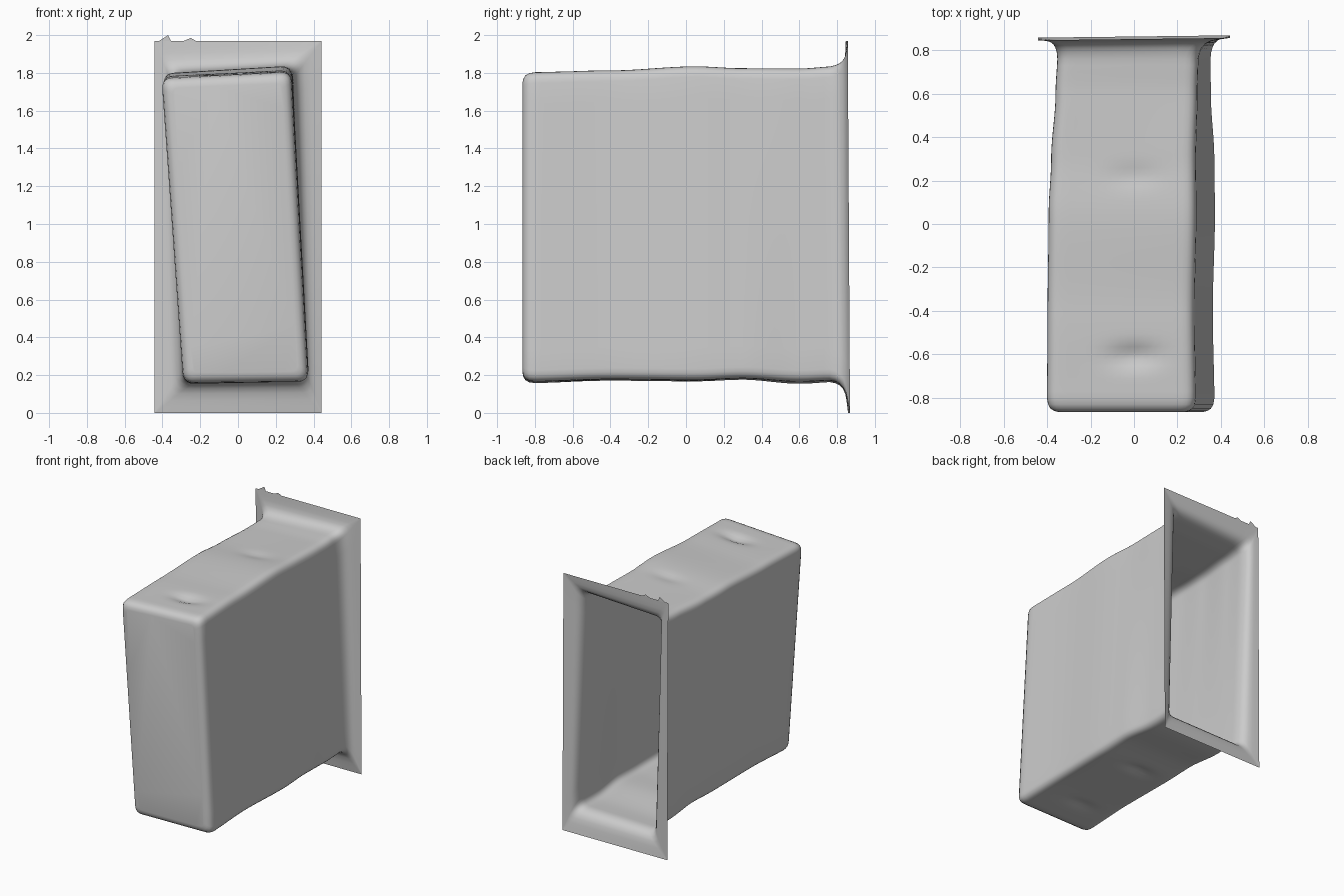
import bpy, bmesh, math
from mathutils import Vector

if "Cube" in bpy.data.objects:
    bpy.data.objects.remove(bpy.data.objects["Cube"])

# Cross-section corners (TL, TR, BR, BL as x, z) at stations along y
STATIONS = [
    (-0.86, [(-.405, 1.772), (.282, 1.806), (.374, .165), (-.290, .156)]),
    (-0.40, [(-.402, 1.782), (.276, 1.816), (.366, .178), (-.286, .170)]),
    (0.05, [(-.397, 1.797), (.284, 1.838), (.376, .174), (-.284, .166)]),
    (0.30, [(-.385, 1.790), (.282, 1.828), (.373, .183), (-.286, .175)]),
    (0.60, [(-.364, 1.795), (.290, 1.826), (.356, .166), (-.290, .153)]),
    (0.80, [(-.354, 1.805), (.295, 1.838), (.354, .173), (-.296, .163)]),
]
FLANGE = [(-.442, 1.97), (.442, 1.97), (.442, 0), (-.442, 0)]
SIDE, ARC = 14, 5


def section(y):
    """Smoothly blended corner set at y."""
    y = max(STATIONS[0][0], min(STATIONS[-1][0], y))
    for (y0, a), (y1, b) in zip(STATIONS, STATIONS[1:]):
        if y <= y1:
            t = (y - y0) / (y1 - y0)
            t = t * t * (3 - 2 * t)
            return [Vector(p).lerp(Vector(q), t) for p, q in zip(a, b)]


def ring(corners, radius, inset=0.0):
    """Rounded quad outline with a fixed point count."""
    pts = []
    c = [Vector(p) for p in corners]
    unit = lambda a, b: (b - a).normalized()
    c = [c[i] + inset * (unit(c[i], c[i - 1]) + unit(c[i], c[(i + 1) % 4])) for i in range(4)]
    for i in range(4):
        p, q = c[i], c[(i + 1) % 4]
        s = p + unit(p, c[i - 1]) * radius
        e = p + unit(p, q) * radius
        for k in range(ARC):
            t = k / ARC
            pts.append((1 - t) ** 2 * s + 2 * t * (1 - t) * p + t * t * e)
        end = q + unit(q, p) * radius
        pts += [e.lerp(end, k / SIDE) for k in range(SIDE)]
    return pts


def dent(x, y, cy, depth):
    return depth * math.exp(-(x / .11) ** 2 - ((y - cy) / .05) ** 2)


bm = bmesh.new()
rings = []


def add_ring(pts, y, dents=False):
    row = []
    for x, z in pts:
        if dents:
            if z > 1.7:    # dimples along the top
                z -= dent(x, y, -.61, .03) + dent(x, y, .22, .012)
            elif z < .25:  # dimples underneath
                z += dent(x, y, -.58, .015) + dent(x, y, .05, .02)
        row.append(bm.verts.new((x, y, z)))
    rings.append(row)


# Rounded front end
for y, inset in [(-.866, .055), (-.861, .034), (-.850, .016), (-.830, .005)]:
    add_ring(ring(section(y), .06 - inset * .5, inset), y)
# Long body
for k in range(54):
    y = -.80 + 1.56 * k / 53
    add_ring(ring(section(y), .06), y, True)
# Flare out to the rectangular back flange
for y, t in [(.79, .04), (.812, .11), (.830, .22), (.842, .38), (.849, .60), (.853, .8), (.857, 1)]:
    a, b = ring(section(.8), .06), ring(FLANGE, .003)
    add_ring([p.lerp(q, t) for p, q in zip(a, b)], y)
    for v in rings[-1]:
        v.co.y += t * (.012 * v.co.x + .006 * (1 - v.co.z))

bm.faces.new(rings[0])
for r0, r1 in zip(rings, rings[1:]):
    n = len(r0)
    for i in range(n):
        bm.faces.new((r0[i], r0[(i + 1) % n], r1[(i + 1) % n], r1[i]))

# Small ragged tips on the flange's top edge
for x0, xm, x1, h in [(-.42, -.37, -.355, 2.0), (-.29, -.25, -.22, 1.985)]:
    bm.faces.new([bm.verts.new((x, .847, z)) for x, z in ((x0, 1.968), (x1, 1.968), (xm, h))])

# Outward normals
bmesh.ops.recalc_face_normals(bm, faces=bm.faces)
bm.faces.ensure_lookup_table()
if bm.faces[0].normal.y > 0:
    bmesh.ops.reverse_faces(bm, faces=bm.faces)
mesh = bpy.data.meshes.new("flanged_box_shell")
bm.to_mesh(mesh)
bm.free()
shell = bpy.data.objects.new("flanged_box_shell", mesh)
bpy.context.collection.objects.link(shell)
bpy.context.view_layer.objects.active = shell
shell.select_set(True)
bpy.ops.object.shade_smooth_by_angle(angle=math.radians(50))
